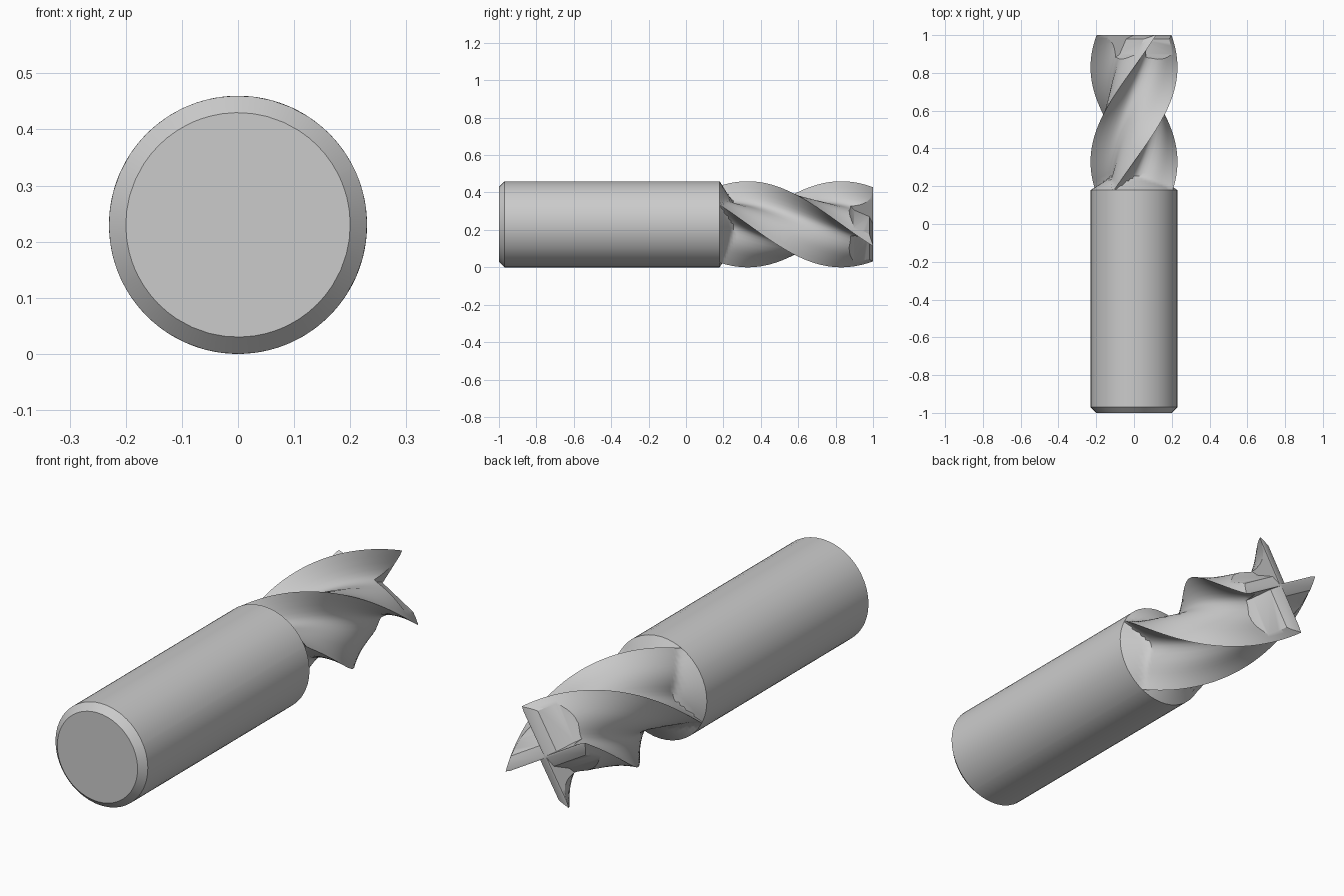
import bpy, bmesh, math

if "Cube" in bpy.data.objects:
    bpy.data.objects.remove(bpy.data.objects["Cube"])

R = 0.23            # tool radius, axis at z = R
STEP = 0.18         # y where the shank ends and the flutes begin
TIP_ANGLE = 30.6    # angle of a cutting edge at y = 1, measured from +z toward +x
TWIST = 180.0       # degrees per unit of y

# One flute: (angle ahead of the cutting edge, radius)
FLUTE = [(0, .23), (1.5, .197), (4, .165), (8, .141), (13, .126), (19, .118),
         (26, .116), (34, .120), (42, .129), (51, .144), (60, .158),
         (66, .168), (72, .179), (78, .192), (84, .209)]


def edge_angle(y):
    return TIP_ANGLE + TWIST * (max(y, STEP) - 1)


def ring(bm, y, radius_of):
    vs = []
    for n in range(4):
        for a, r in FLUTE:
            t = math.radians(edge_angle(y) + 90 * n + a)
            q = radius_of(r)
            vs.append(bm.verts.new((q * math.sin(t), y, R + q * math.cos(t))))
    return vs


def finish(bm, name):
    bmesh.ops.recalc_face_normals(bm, faces=bm.faces)
    me = bpy.data.meshes.new(name)
    bm.to_mesh(me)
    bm.free()
    ob = bpy.data.objects.new(name, me)
    bpy.context.collection.objects.link(ob)
    return ob


# Shank with chamfered end, running out into the helical flutes
bm = bmesh.new()
rings = [ring(bm, -1, lambda r: R - 0.03),
         ring(bm, -0.97, lambda r: R),
         ring(bm, STEP, lambda r: R)]
ys = [STEP + d for d in (.012, .024, .036, .048, .06, .075)]
ys += [STEP + .09 + (1 - STEP - .09) * i / 48 for i in range(49)]
for y in ys:
    runout = R - 1.6 * (y - STEP)
    rings.append(ring(bm, y, lambda r: max(r, runout)))
for a, b in zip(rings, rings[1:]):
    for i in range(len(a)):
        j = (i + 1) % len(a)
        bm.faces.new((a[i], a[j], b[j], b[i]))
bm.faces.new(rings[0])
tip = bm.verts.new((0, 1, R))
last = rings[-1]
for i in range(len(last)):
    bm.faces.new((last[i], last[(i + 1) % len(last)], tip))
mill = finish(bm, "end_mill_body")

# Relief and gash cutters behind each end cutting edge
bm = bmesh.new()
outline = [(.004, 1.0), (.05, .98), (.09, .90), (.13, .87), (.3, .85), (.3, 1.1), (.004, 1.1)]
for n in range(4):
    t = math.radians(TIP_ANGLE + 90 * n)
    s, c = math.sin(t), math.cos(t)
    ends = [[bm.verts.new((v * s - u * c, y, R + v * c + u * s)) for u, y in outline]
            for v in (.004, .3)]
    k = len(outline)
    for e in ends:
        bm.faces.new(e)
    for i in range(k):
        j = (i + 1) % k
        bm.faces.new((ends[0][i], ends[0][j], ends[1][j], ends[1][i]))
cutter = finish(bm, "end_gash_cutter")
cutter.hide_render = True

mod = mill.modifiers.new("end_gashes", 'BOOLEAN')
mod.operation = 'DIFFERENCE'
mod.solver = 'EXACT'
mod.object = cutter
bpy.context.view_layer.objects.active = mill
mill.select_set(True)
bpy.ops.object.modifier_apply(modifier=mod.name)
bpy.data.objects.remove(cutter)
bpy.ops.object.shade_smooth_by_angle(angle=math.radians(32))
